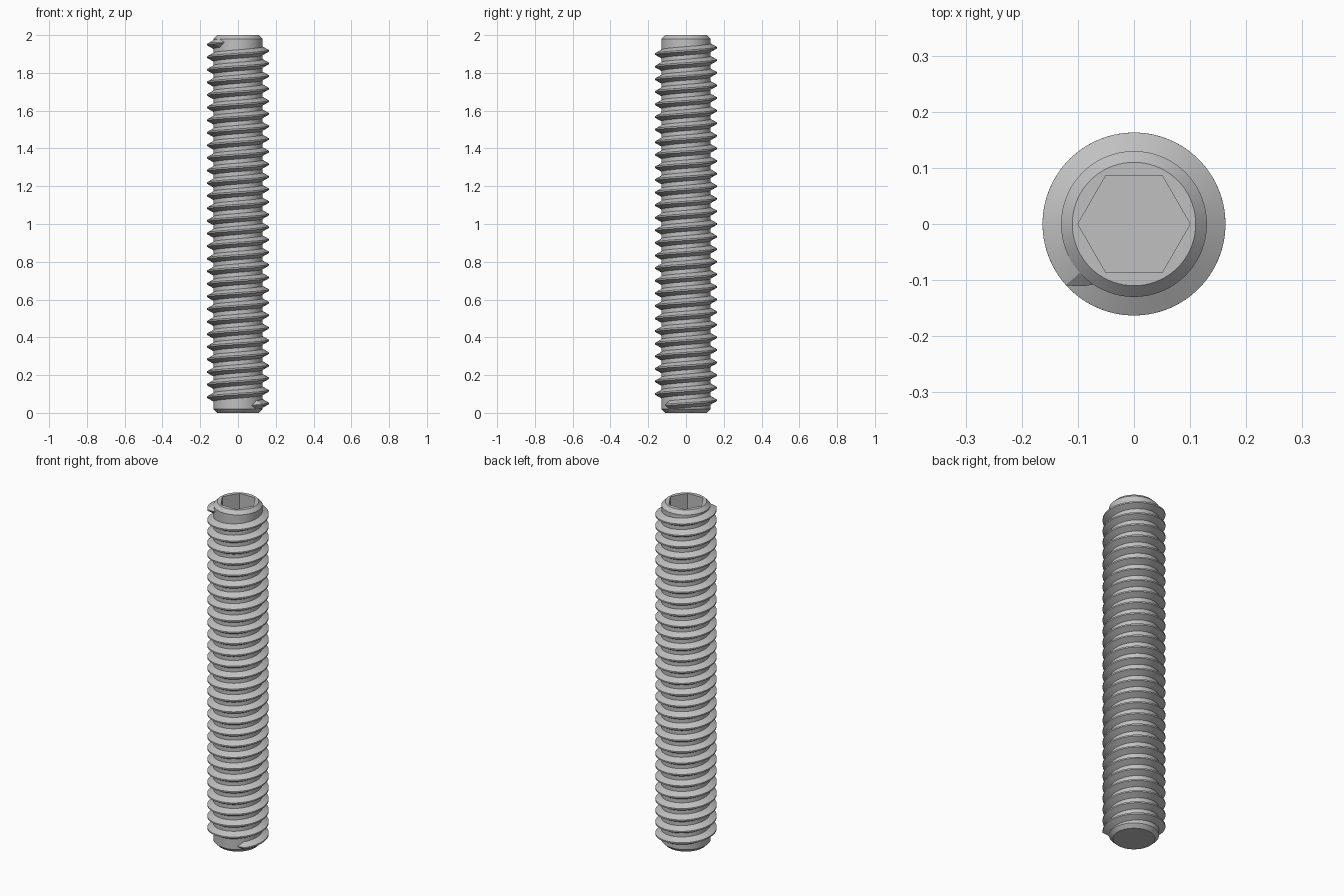
import bpy, bmesh
from math import cos, sin, radians, pi

if "Cube" in bpy.data.objects:
    bpy.data.objects.remove(bpy.data.objects["Cube"], do_unlink=True)

HEIGHT = 2.0
CORE_R, CREST_R, END_R, HEX_R = 0.13, 0.163, 0.11, 0.1
CHAMFER, SOCKET_DEPTH = 0.02, 0.2
PITCH = HEIGHT / 30
SEGS = 72

steel = bpy.data.materials.new("steel_grey")
steel.use_nodes = True
steel.diffuse_color = (0.53, 0.53, 0.53, 1)
steel.node_tree.nodes["Principled BSDF"].inputs["Base Color"].default_value = steel.diffuse_color


def finish(name, bm):
    bmesh.ops.remove_doubles(bm, verts=bm.verts, dist=1e-5)
    bmesh.ops.recalc_face_normals(bm, faces=bm.faces)
    mesh = bpy.data.meshes.new(name)
    bm.to_mesh(mesh)
    bm.free()
    mesh.materials.append(steel)
    obj = bpy.data.objects.new(name, mesh)
    bpy.context.collection.objects.link(obj)
    bpy.ops.object.select_all(action='DESELECT')
    obj.select_set(True)
    bpy.context.view_layer.objects.active = obj
    bpy.ops.object.shade_smooth_by_angle(angle=radians(30))


def bridge(bm, a, b):
    for i in range(len(a)):
        j = (i + 1) % len(a)
        bm.faces.new((a[i], a[j], b[j], b[i]))


# Core: chamfered rod whose last two rings form the hexagonal socket
def ring(bm, r, z, hexagonal=False):
    verts = []
    for i in range(SEGS):
        a = 2 * pi * i / SEGS
        k = cos(pi / 6) / cos(a % (pi / 3) - pi / 6) if hexagonal else 1
        verts.append(bm.verts.new((r * k * cos(a), r * k * sin(a), z)))
    return verts


bm = bmesh.new()
rings = [ring(bm, END_R, 0), ring(bm, CORE_R, CHAMFER),
         ring(bm, CORE_R, HEIGHT - CHAMFER), ring(bm, END_R, HEIGHT),
         ring(bm, HEX_R, HEIGHT, True), ring(bm, HEX_R, HEIGHT - SOCKET_DEPTH, True)]
for a, b in zip(rings, rings[1:]):
    bridge(bm, a, b)
bm.faces.new(rings[0])
bm.faces.new(rings[-1])
finish("screw_core", bm)

# Thread: right-hand helical ridge that tapers out at both ends
START, SWEEP, TAPER = -57, 28 * 360 + 294, 15
ROOT_R, ROOT_W, CREST_W = CORE_R - 0.002, 0.0235, 0.004
steps = SWEEP // 5
bm = bmesh.new()
sections = []
for i in range(steps + 1):
    turned = SWEEP * i / steps
    s = min(1, turned / TAPER, (SWEEP - turned) / TAPER)
    a = radians(START + turned)
    z = HEIGHT / 2 + PITCH * (turned - SWEEP / 2) / 360
    crest = ROOT_R + (CREST_R - ROOT_R) * s
    profile = ((ROOT_R, -ROOT_W), (crest, -CREST_W), (crest, CREST_W), (ROOT_R, ROOT_W))
    sections.append([bm.verts.new((r * cos(a), r * sin(a), z + w * s)) for r, w in profile])
for a, b in zip(sections, sections[1:]):
    bridge(bm, a, b)
finish("screw_thread", bm)
